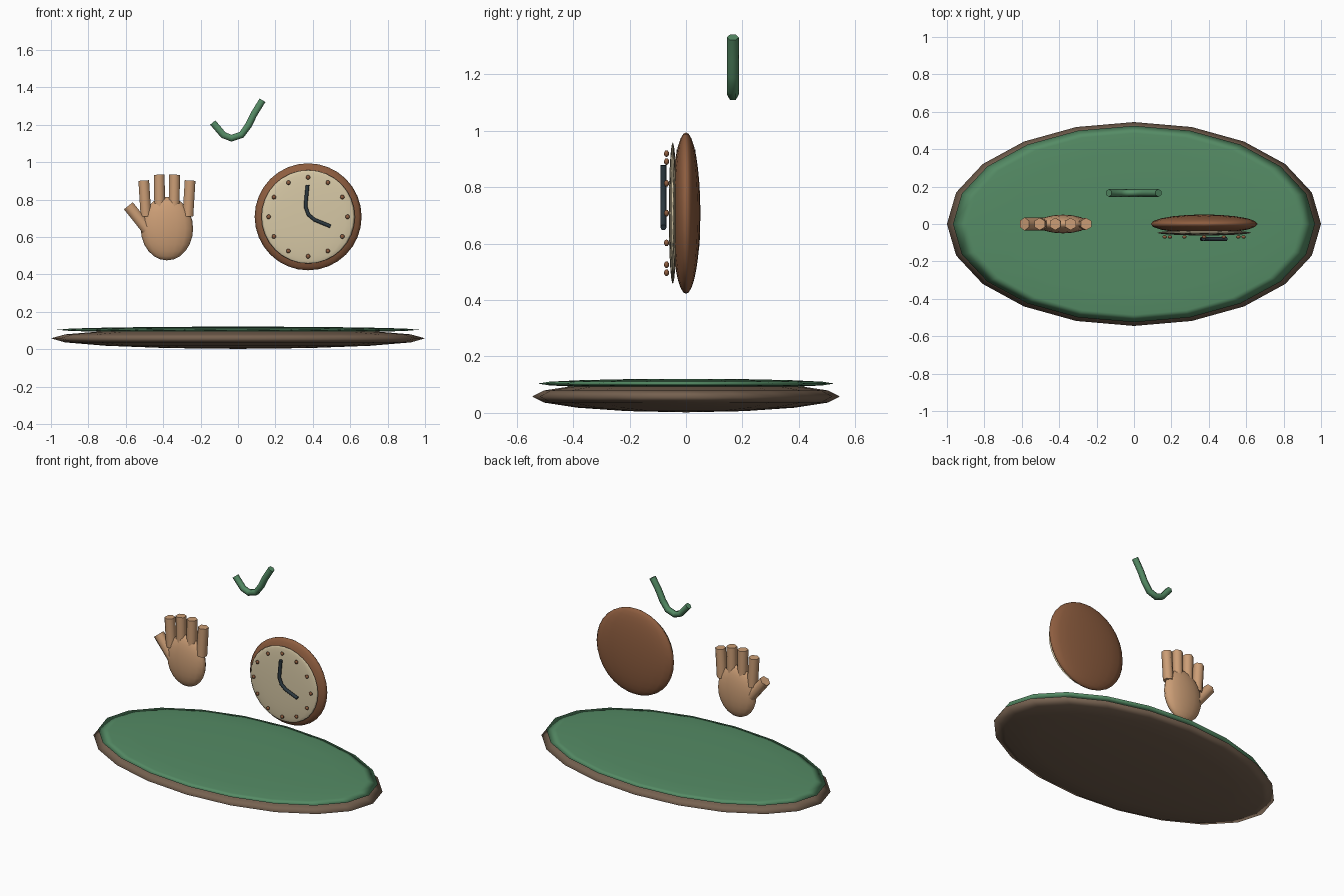
import bpy, bmesh, math
from mathutils import Vector

if "Cube" in bpy.data.objects:
    bpy.data.objects.remove(bpy.data.objects["Cube"])


def material(name, rgb):
    m = bpy.data.materials.new(name)
    m.diffuse_color = (*rgb, 1)
    m.use_nodes = True
    m.node_tree.nodes["Principled BSDF"].inputs["Base Color"].default_value = m.diffuse_color
    return m


WOOD = material("dark wood", (0.18, 0.12, 0.08))
GREEN = material("green", (0.09, 0.26, 0.13))
SKIN = material("skin", (0.60, 0.34, 0.18))
BROWN = material("brown", (0.27, 0.11, 0.05))
CREAM = material("cream", (0.68, 0.58, 0.38))
DARK = material("slate", (0.025, 0.04, 0.05))


def finish(name, bm, mat, angle):
    bmesh.ops.recalc_face_normals(bm, faces=bm.faces)
    me = bpy.data.meshes.new(name)
    bm.to_mesh(me)
    bm.free()
    me.materials.append(mat)
    ob = bpy.data.objects.new(name, me)
    bpy.context.collection.objects.link(ob)
    bpy.ops.object.select_all(action='DESELECT')
    ob.select_set(True)
    bpy.context.view_layer.objects.active = ob
    bpy.ops.object.shade_smooth_by_angle(angle=math.radians(angle))
    return ob


def ellipsoid(name, loc, radii, mat, seg=20, rings=8):
    bm = bmesh.new()
    bmesh.ops.create_uvsphere(bm, u_segments=seg, v_segments=rings, radius=1)
    for v in bm.verts:
        v.co = Vector(a * r + c for a, r, c in zip(v.co, radii, loc))
    return finish(name, bm, mat, 180)


def tube(name, path, y, r, mat, sides=6):
    """Capped round rod along an (x, z) path lying in a plane of constant y."""
    pts = [Vector((x, y, z)) for x, z in path]
    bm = bmesh.new()
    rows = []
    for i, p in enumerate(pts):
        t = (pts[min(i + 1, len(pts) - 1)] - pts[max(i - 1, 0)]).normalized()
        n = Vector((t.z, 0, -t.x))
        rows.append([bm.verts.new(p + r * (math.cos(a) * Vector((0, 1, 0)) + math.sin(a) * n))
                     for a in (math.tau * k / sides for k in range(sides))])
    for a, b in zip(rows, rows[1:]):
        for k in range(sides):
            j = (k + 1) % sides
            bm.faces.new((a[k], a[j], b[j], b[k]))
    bm.faces.new(rows[0])
    bm.faces.new(rows[-1])
    return finish(name, bm, mat, 65)


# oval base with green top
ellipsoid("base", (0, 0, 0.058), (1.0, 0.545, 0.056), WOOD)
ellipsoid("base_top", (0, 0, 0.104), (0.968, 0.525, 0.017), GREEN)

# raised hand
HX = -0.38
ellipsoid("palm", (HX, 0, 0.645), (0.14, 0.05, 0.17), SKIN, 16, 12)
for i, (low, high, top) in enumerate([(-0.112, -0.124, 0.902), (-0.038, -0.041, 0.933),
                                      (0.038, 0.041, 0.933), (0.112, 0.124, 0.902)]):
    tube(f"finger_{i + 1}", [(HX + low, 0.71), (HX + high, top)], 0, 0.033, SKIN)
tube("thumb", [(-0.485, 0.64), (-0.586, 0.767)], 0, 0.035, SKIN)

# clock
CX, CZ = 0.375, 0.708
ellipsoid("clock_rim", (CX, 0, CZ), (0.286, 0.051, 0.286), BROWN, 20, 16)
ellipsoid("clock_face", (CX, -0.047, CZ), (0.25, 0.014, 0.25), CREAM, 20, 16)
for i in range(12):
    a = math.tau * i / 12
    ellipsoid(f"hour_dot_{i + 1}", (CX + 0.211 * math.sin(a), -0.069, CZ + 0.211 * math.cos(a)),
              (0.012, 0.009, 0.012), BROWN, 10, 6)
tube("clock_hands", [(0.372, 0.878), (0.365, 0.81), (0.361, 0.762), (0.377, 0.719),
                     (0.409, 0.692), (0.495, 0.657)], -0.08, 0.011, DARK)

# floating check mark
tube("check_mark", [(-0.135, 1.212), (-0.078, 1.145), (-0.035, 1.128), (0.019, 1.146),
                    (0.056, 1.197), (0.086, 1.258), (0.131, 1.331)], 0.166, 0.021, GREEN)
